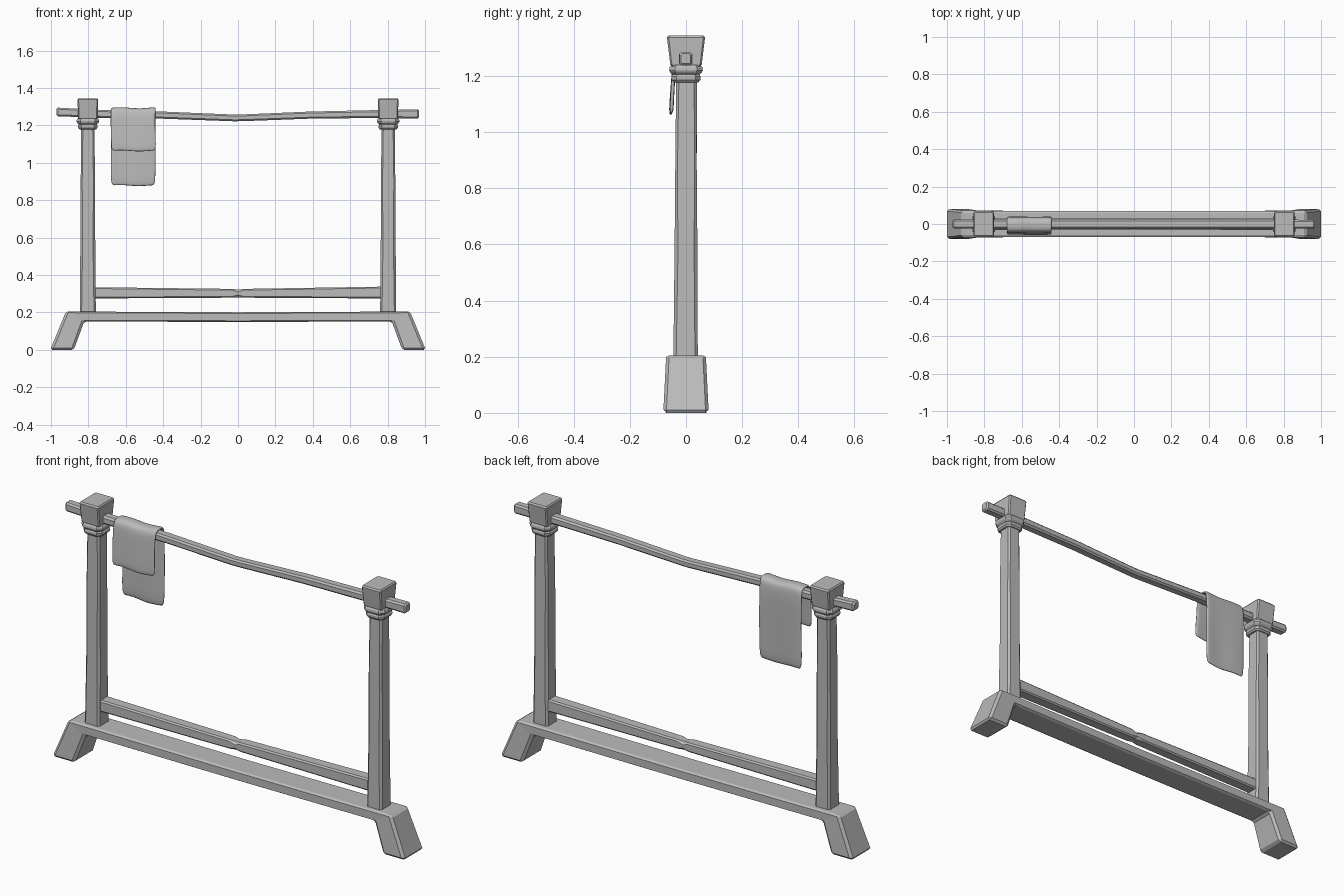
import bpy, bmesh, math

mat = bpy.data.materials.new("plain grey")
mat.diffuse_color = (0.5, 0.5, 0.5, 1)


def finish(name, bm):
    bmesh.ops.recalc_face_normals(bm, faces=bm.faces)
    me = bpy.data.meshes.new(name)
    bm.to_mesh(me)
    bm.free()
    me.materials.append(mat)
    ob = bpy.data.objects.new(name, me)
    bpy.context.collection.objects.link(ob)
    return ob


def skin(name, rings):
    """Join equal-length rings of points into a capped solid."""
    bm = bmesh.new()
    vs = [[bm.verts.new(p) for p in r] for r in rings]
    n = len(rings[0])
    for a, b in zip(vs, vs[1:]):
        for i in range(n):
            j = (i + 1) % n
            bm.faces.new((a[i], a[j], b[j], b[i]))
    bm.faces.new(vs[0])
    bm.faces.new(vs[-1])
    return finish(name, bm)


def loft(name, axis, sections):
    """Chamfered rectangles (t, u0, u1, v0, v1, chamfer) along x or z."""
    rings = []
    for t, u0, u1, v0, v1, c in sections:
        uv = [(u0 + c, v0), (u1 - c, v0), (u1, v0 + c), (u1, v1 - c),
              (u1 - c, v1), (u0 + c, v1), (u0, v1 - c), (u0, v0 + c)]
        rings.append([(t, u, v) if axis == 'x' else (u, v, t) for u, v in uv])
    return skin(name, rings)


def bevel(ob, width, segments=1):
    m = ob.modifiers.new("bevel", 'BEVEL')
    m.width = width
    m.segments = segments
    m.limit_method = 'ANGLE'
    m.angle_limit = math.radians(30)


# base beam with splayed feet: outer point, inner point, half depth
half = [((1.004, 0), (0.878, 0), 0.081), ((0.92, 0.205), (0.822, 0.152), 0.071)]
mid = [((0, 0.201), (0, 0.149), 0.070)]
path = [((-o[0], o[1]), (-i[0], i[1]), h) for o, i, h in half] + mid + half[::-1]
base = skin("base_beam", [[(o[0], -h, o[1]), (o[0], h, o[1]),
                           (i[0], h, i[1]), (i[0], -h, i[1])] for o, i, h in path])
bevel(base, 0.011)

# posts, collars and caps
for side, s in (("left", -1), ("right", 1)):
    cx = 0.803 * s

    def sq(z, hx, y0, y1, c):
        return (z, cx - hx, cx + hx, y0, y1, c)

    loft(side + "_post", 'z', [
        sq(0.195, 0.043, -0.045, 0.042, 0.010),
        sq(0.55, 0.040, -0.041, 0.041, 0.012),
        sq(0.90, 0.038, -0.038, 0.038, 0.008),
        sq(1.20, 0.036, -0.035, 0.039, 0.010)])
    loft(side + "_collar", 'z', [sq(z, h, -h, h, h * 0.35) for z, h in (
        (1.178, 0.044), (1.186, 0.051), (1.198, 0.052), (1.205, 0.048),
        (1.212, 0.056), (1.220, 0.060), (1.230, 0.059), (1.240, 0.052))])
    loft(side + "_cap", 'z', [
        sq(1.234, 0.048, -0.050, 0.050, 0.006),
        sq(1.241, 0.052, -0.056, 0.056, 0.006),
        sq(1.338, 0.055, -0.068, 0.068, 0.006),
        sq(1.345, 0.050, -0.062, 0.062, 0.006)])

# sagging top rail
loft("top_rail", 'x', [
    (-0.970, -0.018, 0.017, 1.256, 1.289, 0.006),
    (-0.962, -0.024, 0.023, 1.249, 1.295, 0.008),
    (-0.730, -0.026, 0.024, 1.240, 1.283, 0.009),
    (-0.400, -0.025, 0.025, 1.236, 1.274, 0.008),
    (-0.020, -0.024, 0.024, 1.222, 1.258, 0.008),
    (0.030, -0.024, 0.024, 1.223, 1.259, 0.008),
    (0.380, -0.025, 0.025, 1.236, 1.274, 0.008),
    (0.740, -0.026, 0.024, 1.240, 1.282, 0.009),
    (0.960, -0.024, 0.022, 1.237, 1.286, 0.008),
    (0.968, -0.018, 0.016, 1.244, 1.280, 0.006)])

# lower stretcher with a small worn notch
loft("lower_stretcher", 'x', [
    (-0.775, -0.032, 0.032, 0.275, 0.335, 0.007),
    (-0.030, -0.029, 0.029, 0.279, 0.326, 0.007),
    (0.000, -0.028, 0.028, 0.280, 0.322, 0.013),
    (0.030, -0.029, 0.029, 0.279, 0.326, 0.007),
    (0.775, -0.032, 0.032, 0.275, 0.338, 0.007)])

# cloth draped over the rail: (y, z) profile swept along x with soft waves
drape = [(-0.053, 1.062), (-0.051, 1.11), (-0.047, 1.17), (-0.043, 1.23),
         (-0.039, 1.27), (-0.029, 1.287), (0.0, 1.289), (0.022, 1.286),
         (0.031, 1.268), (0.033, 1.20), (0.032, 1.10), (0.031, 0.98), (0.030, 0.874)]
N = 10
bm = bmesh.new()
grid = []
for k, (y, z) in enumerate(drape):
    row = []
    for i in range(N + 1):
        f = i / N
        hang = min(1, max(0, (1.27 - z) / 0.2))
        x = -0.680 + 0.240 * f - 0.002 * math.sin(z * 22)
        wave = math.sin(f * 7.5)
        row.append(bm.verts.new((x, y + 0.002 * wave * hang, z + 0.003 * wave)))
    grid.append(row)
for a, b in zip(grid, grid[1:]):
    for i in range(N):
        bm.faces.new((a[i], a[i + 1], b[i + 1], b[i]))
cloth = finish("hanging_cloth", bm)
sol = cloth.modifiers.new("thickness", 'SOLIDIFY')
sol.thickness = 0.013
sol.offset = 0
sub = cloth.modifiers.new("soft", 'SUBSURF')
sub.levels = sub.render_levels = 2
for p in cloth.data.polygons:
    p.use_smooth = True
